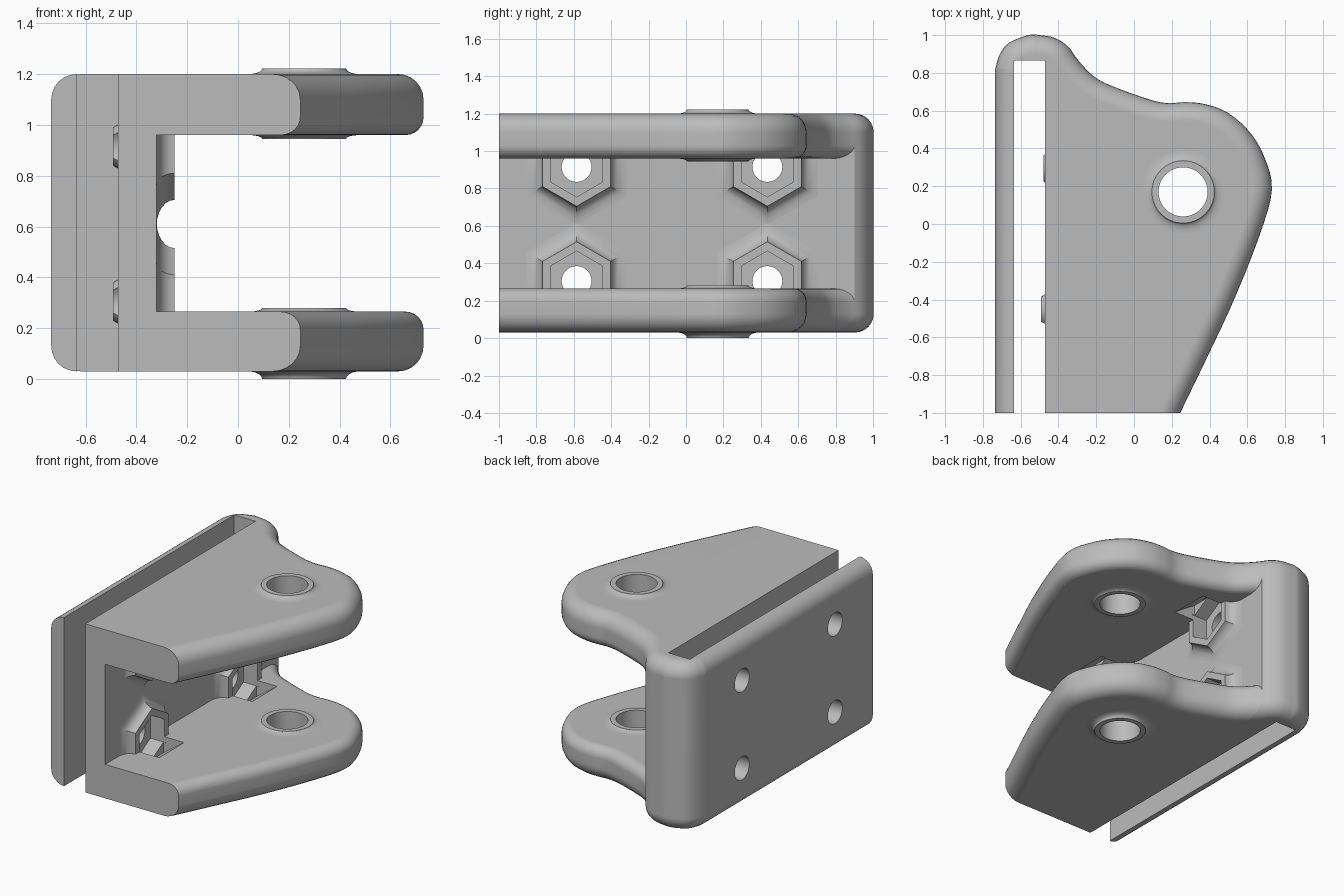
import bpy
import bmesh
from math import cos, sin, pi, radians
from mathutils import Vector

if "Cube" in bpy.data.objects:
    bpy.data.objects.remove(bpy.data.objects["Cube"])

grey = bpy.data.materials.new("plain grey")
grey.use_nodes = True
grey.diffuse_color = (0.5, 0.5, 0.5, 1)
grey.node_tree.nodes["Principled BSDF"].inputs["Base Color"].default_value = (0.5, 0.5, 0.5, 1)

WALL_X, BACK_Y, FRONT_Y = -0.32, 0.865, -1.0
BOTTOM, TOP = 0.03, 1.2
ARM_LOW, ARM_HIGH = 0.265, 0.96
MID_Z = (BOTTOM + TOP) / 2
PIN = Vector((0.26, 0.17, 0))


def loft(name, rings, closed=False, cuts=()):
    """Skin a list of equal rings, then trim with planes (point, normal to remove)."""
    bm = bmesh.new()
    rows = [[bm.verts.new(p) for p in ring] for ring in rings]
    n = len(rows[0])
    pairs = list(zip(rows, rows[1:])) + ([(rows[-1], rows[0])] if closed else [])
    for a, b in pairs:
        for i in range(n):
            j = (i + 1) % n
            bm.faces.new((a[i], a[j], b[j], b[i]))
    if not closed:
        bm.faces.new(rows[0][::-1])
        bm.faces.new(rows[-1])
    for point, normal in cuts:
        res = bmesh.ops.bisect_plane(bm, geom=bm.verts[:] + bm.edges[:] + bm.faces[:],
                                     plane_co=point, plane_no=normal, clear_outer=True)
        edges = [e for e in res["geom_cut"] if isinstance(e, bmesh.types.BMEdge)]
        if edges:
            bmesh.ops.edgeloop_fill(bm, edges=edges)
    bmesh.ops.recalc_face_normals(bm, faces=bm.faces[:])
    mesh = bpy.data.meshes.new(name)
    bm.to_mesh(mesh)
    bm.free()
    mesh.materials.append(grey)
    obj = bpy.data.objects.new(name, mesh)
    bpy.context.scene.collection.objects.link(obj)
    return obj


def ring_x(x, y, z, r, n):
    return [(x, y + r * sin(2 * pi * i / n), z + r * cos(2 * pi * i / n)) for i in range(n)]


def ring_z(z, r, n=64):
    return [(PIN.x + r * cos(2 * pi * i / n), PIN.y + r * sin(2 * pi * i / n), z) for i in range(n)]


def box(name, x0, x1, y0, y1, z0, z1):
    return loft(name, [[(x0, y0, z), (x1, y0, z), (x1, y1, z), (x0, y1, z)] for z in (z0, z1)])


def subtract(obj, cutters):
    for c in cutters:
        m = obj.modifiers.new("cut", 'BOOLEAN')
        m.operation, m.solver, m.object = 'DIFFERENCE', 'EXACT', c
    bpy.context.view_layer.update()
    dg = bpy.context.evaluated_depsgraph_get()
    mesh = bpy.data.meshes.new_from_object(obj.evaluated_get(dg))
    obj.modifiers.clear()
    obj.data = mesh


def finish(obj):
    for p in obj.data.polygons:
        p.use_smooth = True
    obj.data.set_sharp_from_angle(angle=radians(30))
    obj.modifiers.new("even shading", 'WEIGHTED_NORMAL').keep_sharp = True


# Plan outline, smoothed through a few points
key = [(0.15, -1.2), (0.245, -1), (0.39, -0.7), (0.53, -0.4), (0.665, -0.06), (0.73, 0.18),
       (0.69, 0.355), (0.61, 0.49), (0.495, 0.59), (0.375, 0.635), (0.27, 0.645),
       (0.18, 0.64), (0.08, 0.66), (-0.115, 0.73), (-0.21, 0.78), (-0.29, 0.86),
       (-0.35, 0.94), (-0.42, 0.985), (-0.5, 1.0), (-0.56, 1.0), (-0.66, 0.96),
       (-0.71, 0.9), (-0.735, 0.82)]
key = [Vector(p) for p in key]
outline = []
for i in range(len(key) - 1):
    p0, p1, p2 = key[max(i - 1, 0)], key[i], key[i + 1]
    p3 = key[min(i + 2, len(key) - 1)]
    for t in (0, 0.25, 0.5, 0.75):
        outline.append(0.5 * (2 * p1 + (p2 - p0) * t + (2 * p0 - 5 * p1 + 4 * p2 - p3) * t**2
                              + (3 * p1 - p0 - 3 * p2 + p3) * t**3))
outline += [key[-1], Vector((-0.735, -1.2))]


def inset(d, z):
    pts = []
    n = len(outline)
    for i, p in enumerate(outline):
        a = outline[i - 1] if i else p
        b = outline[i + 1] if i < n - 1 else p
        t = (b - a).normalized()
        pts.append((p.x - t.y * d, p.y + t.x * d, z))
    return pts


def slab(name, z0, z1, r0, r1, cuts):
    steps = [radians(15 * k) for k in range(7)]
    rings = [inset(r0 * (1 - sin(a)), z0 + r0 * (1 - cos(a))) for a in steps]
    rings += [inset(r1 * (1 - cos(a)), z1 - r1 * (1 - sin(a))) for a in steps]
    return loft(name, rings, cuts=[((0, FRONT_Y, 0), (0, -1, 0))] + cuts)


# Main wall with folded plate, and the two arms
wall = slab("mounting_wall", BOTTOM, TOP, 0.1, 0.1, [((WALL_X, 0, 0), (1, 0, 0))])
arm_cut = [((WALL_X, 0, 0), (-1, 0, 0))]
arms = [slab("lower_arm", BOTTOM, ARM_LOW, 0.1, 0.07, arm_cut),
        slab("upper_arm", ARM_HIGH, TOP, 0.07, 0.1, arm_cut)]

# Hexagonal nut bosses, small pads in the slot and the cutters for each screw
screws, pockets, bosses, pads = [], [], [], []
slot = box("slot_cutter", -0.635, -0.472, -1.2, BACK_Y, -0.2, 1.5)
for y in (-0.585, 0.435):
    for z, up in ((0.305, 1), (0.915, -1)):
        tag = ("lower" if up > 0 else "upper") + ("_front" if y < 0 else "_back")
        screws.append(loft("screw_cutter", [ring_x(x, y, z, 0.08, 32) for x in (-0.9, 0)]))
        nut = loft("nut_cutter", [ring_x(x, y, z, 0.16, 6) for x in (-0.36, -0.24)])
        low = z - up * 0.155
        rim = MID_Z - up * (MID_Z - ARM_LOW)
        tip = rim + up * 0.035
        ramp = loft("ramp_cutter", [[(-0.26, s, low), (-0.1, s, rim), (-0.1, s, tip),
                                     (-0.26, s, tip)] for s in (y - 0.137, y + 0.137)])
        pockets += [nut, ramp]
        flare = [(-0.33, 0.31)] + [(-0.25 - 0.07 * cos(a), 0.31 - 0.1 * sin(a))
                                   for a in [radians(15 * k) for k in range(7)]]
        boss = loft("nut_boss_" + tag, [ring_x(x, y, z, r, 6) for x, r in flare],
                    cuts=[((0, 0, 0.1), (0, 0, -1)), ((0, 0, 1.13), (0, 0, 1))])
        subtract(boss, [nut, ramp, screws[-1]])
        bosses.append(boss)
        edge = -0.492 if y < 0 else -0.478
        pad_y = y + 0.125 if y < 0 else y - 0.135
        pad = loft("slot_pad_" + tag, [ring_x(edge, pad_y, z, 0.075, 24),
                                       ring_x(-0.46, pad_y, z, 0.095, 24)])
        subtract(pad, [screws[-1]])
        pads.append(pad)

subtract(wall, [slot] + screws + pockets)
pin_hole = loft("pin_cutter", [ring_z(z, 0.15) for z in (-0.3, 1.5)])
for arm in arms:
    subtract(arm, [pin_hole] + pockets)

# Pin bushings with flared raised rims
bushings = []
for name, z0, z1, d0, d1 in (("lower_bushing", BOTTOM, ARM_LOW, 0.03, 0.015),
                             ("upper_bushing", ARM_HIGH, TOP, 0.015, 0.022)):
    curve = [radians(15 * k) for k in range(7)]
    profile = [(0.13, z0 - d0)]
    profile += [(0.165 + 0.055 * (1 - cos(a)), z0 - d0 * (1 - sin(a))) for a in curve]
    profile += [(0.22, z0 + 0.02), (0.22, z1 - 0.02)]
    profile += [(0.165 + 0.055 * (1 - cos(a)), z1 + d1 * (1 - sin(a))) for a in curve[::-1]]
    profile += [(0.13, z1 + d1)]
    bushings.append(loft(name, [ring_z(z, r) for r, z in profile], closed=True))

for c in [slot, pin_hole] + screws + pockets:
    bpy.data.objects.remove(c)
for part in [wall] + arms + bosses + pads + bushings:
    finish(part)
